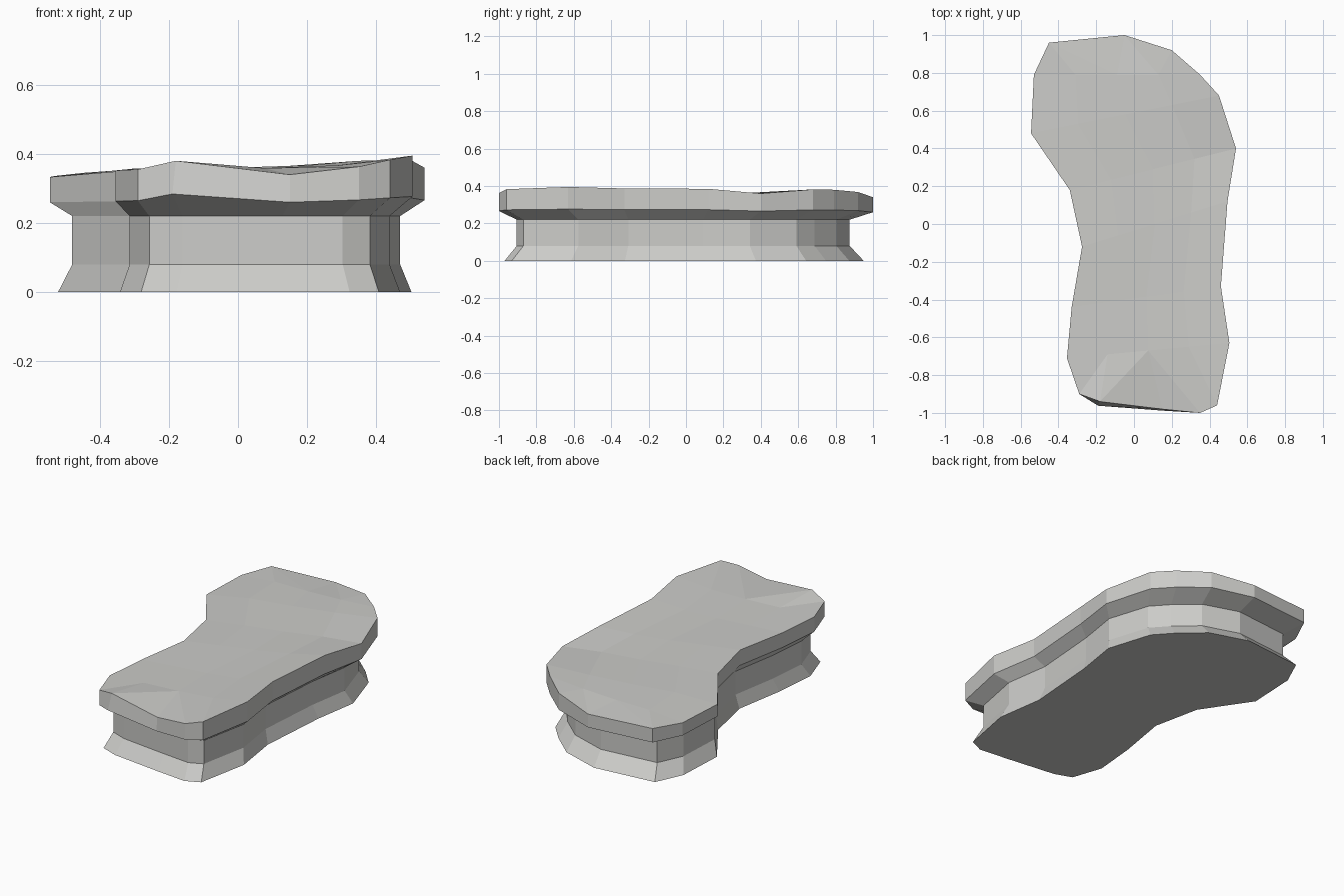
import bpy, bmesh
from mathutils import Vector

if "Cube" in bpy.data.objects:
    bpy.data.objects.remove(bpy.data.objects["Cube"])

# Rim outline, front to back: left side, right side, and the two end points
left = [(-.18, -.94, .38), (-.29, -.90, .355), (-.355, -.71, .352), (-.33, -.44, .352),
        (-.275, -.12, .357), (-.34, .18, .35), (-.545, .48, .333), (-.53, .79, .336), (-.45, .96, .345)]
right = [(.35, -1.0, .363), (.44, -.96, .383), (.505, -.63, .395), (.46, -.33, .387),
         (.495, .12, .385), (.54, .40, .36), (.45, .68, .382), (.35, .79, .38), (.20, .92, .368)]
front_mid, back_mid = (.15, -.98, .34), (-.05, 1.0, .34)

mat = bpy.data.materials.new("warm grey stone")
mat.diffuse_color = (.6, .6, .58, 1)
mat.use_nodes = True
mat.node_tree.nodes["Principled BSDF"].inputs["Base Color"].default_value = mat.diffuse_color

# Counter-clockwise loop seen from above
loop = [Vector(p) for p in [front_mid] + right + [back_mid] + left[::-1]]
n = len(loop)


def shrunk(sx, cx, sy, cy, z):
    """Outline scaled and shifted, at height z."""
    return [Vector((p.x * sx + cx, p.y * sy + cy, z)) for p in loop]


def uneven_top(bm, v):
    """Rows of facets across the slab, with fan caps at both ends."""
    F, R, K, L = v[0], v[1:10], v[10], v[11:20][::-1]
    rows = []
    for i in range(2, 8):
        row = [L[i]]
        for t, z in ((.25, .358), (.5, .359), (.75, .367)):
            c = L[i].co.lerp(R[i].co, t)
            dip = .003 if i % 2 else 0
            row.append(bm.verts.new((c.x, c.y, z - dip)))
        rows.append(row + [R[i]])
    for lo, hi in zip(rows, rows[1:]):
        for k in range(4):
            bm.faces.new((lo[k], lo[k + 1], hi[k + 1], hi[k]))
    _, A, B, C, _ = rows[0]
    for f in ((L[1], A, L[2]), (L[0], A, L[1]), (L[0], B, A), (L[0], F, B),
              (F, R[0], B), (R[0], C, B), (R[0], R[1], C), (R[1], R[2], C)):
        bm.faces.new(f)
    _, A, B, C, _ = rows[-1]
    for f in ((L[7], A, L[8]), (A, B, L[8]), (B, K, L[8]),
              (B, C, K), (C, R[8], K), (C, R[7], R[8])):
        bm.faces.new(f)


def make_part(name, rings, bottom=False, top=False):
    bm = bmesh.new()
    vr = [[bm.verts.new(p) for p in r] for r in rings]
    for lo, hi in zip(vr, vr[1:]):
        for i in range(n):
            j = (i + 1) % n
            bm.faces.new((lo[i], lo[j], hi[j], hi[i]))
    if bottom:
        bm.faces.new(vr[0][::-1])
    if top:
        uneven_top(bm, vr[-1])
    me = bpy.data.meshes.new(name)
    bm.to_mesh(me)
    bm.free()
    me.materials.append(mat)
    ob = bpy.data.objects.new(name, me)
    bpy.context.collection.objects.link(ob)


base = shrunk(.943, -.007, .96, -.01, 0)
neck_low = shrunk(.875, -.003, .89, -.015, .08)
neck_high = shrunk(.875, -.003, .89, -.015, .22)
# Lower rim follows the wavy top; its front left corner juts out a little
rim_low = [Vector((p.x, p.y, .26 + .3 * max(0, p.z - .34))) for p in loop]
rim_low[-1] += Vector((-.01, -.022, .012))
rim_low[0].y -= .008

make_part("base_and_neck", [base, neck_low, neck_high], bottom=True)
make_part("top_slab", [neck_high, rim_low, loop], top=True)
